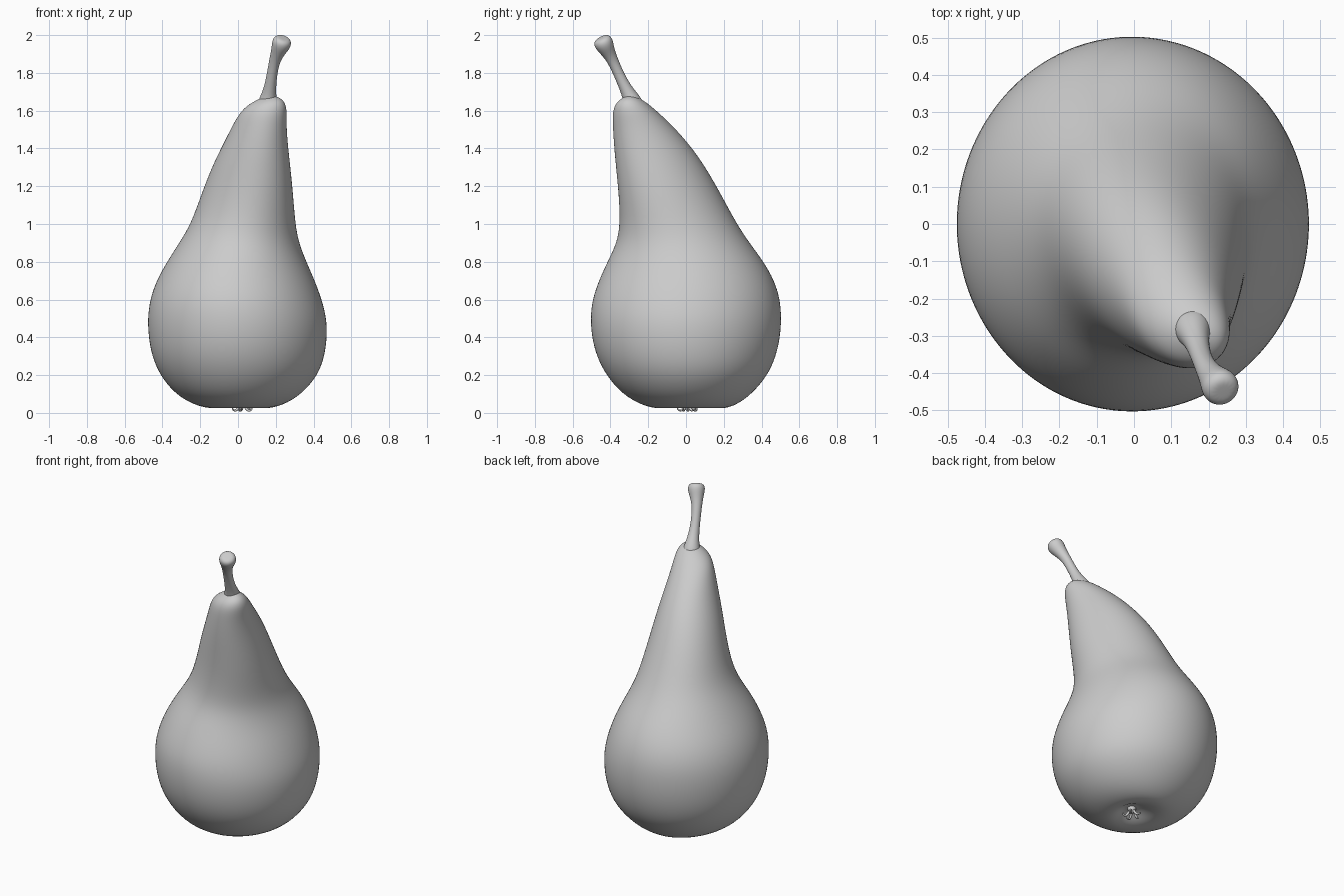
import bpy, bmesh
from math import sin, cos, pi, radians
from mathutils import Vector


def loft(name, rings, levels=1):
    """Skin closed rings of points, cap both ends, smooth with subdivision."""
    bm = bmesh.new()
    loops = [[bm.verts.new(p) for p in ring] for ring in rings]
    n = len(loops[0])
    for a, b in zip(loops, loops[1:]):
        for i in range(n):
            j = (i + 1) % n
            bm.faces.new((a[i], a[j], b[j], b[i]))
    for loop in (loops[0], loops[-1]):
        c = bm.verts.new(sum((v.co for v in loop), Vector()) / n)
        for i in range(n):
            bm.faces.new((loop[i], loop[(i + 1) % n], c))
    bmesh.ops.recalc_face_normals(bm, faces=bm.faces)
    mesh = bpy.data.meshes.new(name)
    bm.to_mesh(mesh)
    bm.free()
    mesh.polygons.foreach_set("use_smooth", [True] * len(mesh.polygons))
    ob = bpy.data.objects.new(name, mesh)
    bpy.context.collection.objects.link(ob)
    mod = ob.modifiers.new("smooth", "SUBSURF")
    mod.levels = mod.render_levels = levels
    return ob


def tube(name, path, n=12, levels=1):
    """Loft circles of given radius square to a path of (x, y, z, r)."""
    pts = [Vector(p[:3]) for p in path]
    rings = []
    for k, p in enumerate(pts):
        d = (pts[min(k + 1, len(pts) - 1)] - pts[max(k - 1, 0)]).normalized()
        u = d.cross(Vector((0.3, 1, 0.1))).normalized()
        v = d.cross(u)
        r = path[k][3]
        rings.append([p + r * (u * cos(2 * pi * i / n) + v * sin(2 * pi * i / n))
                      for i in range(n)])
    return loft(name, rings, levels)


# Pear body: height, left, right, front and back extent of each section
sections = [
    (0.065, -0.02, 0.07, -0.04, 0.06),
    (0.045, -0.06, 0.10, -0.07, 0.10),
    (0.018, -0.13, 0.14, -0.14, 0.19),
    (0.04, -0.23, 0.24, -0.235, 0.265),
    (0.10, -0.335, 0.34, -0.34, 0.35),
    (0.20, -0.415, 0.425, -0.425, 0.435),
    (0.30, -0.457, 0.46, -0.475, 0.478),
    (0.40, -0.475, 0.473, -0.50, 0.50),
    (0.50, -0.48, 0.471, -0.508, 0.507),
    (0.60, -0.468, 0.445, -0.498, 0.50),
    (0.70, -0.433, 0.408, -0.463, 0.47),
    (0.80, -0.377, 0.363, -0.417, 0.413),
    (0.90, -0.312, 0.323, -0.367, 0.337),
    (1.00, -0.25, 0.304, -0.35, 0.27),
    (1.15, -0.197, 0.293, -0.356, 0.19),
    (1.30, -0.14, 0.278, -0.371, 0.105),
    (1.42, -0.08, 0.264, -0.382, 0.02),
    (1.53, -0.025, 0.256, -0.388, -0.08),
    (1.60, 0.01, 0.26, -0.388, -0.155),
    (1.642, 0.05, 0.242, -0.368, -0.205),
    (1.665, 0.10, 0.21, -0.335, -0.245),
    (1.675, 0.135, 0.19, -0.32, -0.27),
]
N = 40
body = []
for z, x0, x1, y0, y1 in sections:
    skew = 0.2 * min(max((z - 0.8) / 0.4, 0), 1)      # neck leans diagonally
    tilt = 0.14 * min(max((z - 1.55) / 0.08, 0), 1)   # crown is higher on the right
    ring = []
    for i in range(N):
        t = 2 * pi * i / N
        dx = (x1 - x0) / 2 * cos(t)
        ring.append(((x0 + x1) / 2 + dx,
                     (y0 + y1) / 2 + (y1 - y0) / 2 * sin(t - skew),
                     z + tilt * dx))
    body.append(ring)
loft("pear_body", body, 2)

# Stem with a flared base and knobbed tip
tube("stem", [
    (0.155, -0.275, 1.62, 0.06), (0.16, -0.29, 1.665, 0.046),
    (0.168, -0.315, 1.71, 0.034), (0.178, -0.35, 1.78, 0.028),
    (0.192, -0.385, 1.86, 0.029), (0.211, -0.412, 1.91, 0.038),
    (0.228, -0.432, 1.948, 0.052), (0.236, -0.443, 1.973, 0.051),
    (0.24, -0.45, 1.986, 0.034)], 14, 2)

# Dried blossom end: small curled sepals round a button
cx, cy = 0.025, 0.01
tube("calyx_button", [(cx, cy, 0.075, 0.03), (cx, cy, 0.045, 0.025),
                      (cx, cy, 0.03, 0.012)], 10)
for k in range(5):
    a = radians(72 * k + 20)
    path = [(cx + r * cos(a + w), cy + r * sin(a + w), z, s)
            for r, w, z, s in ((0.012, 0, 0.05, 0.009), (0.026, 0.1, 0.022, 0.009),
                               (0.04, 0.25, 0.009, 0.008), (0.052, 0.4, 0.016, 0.006),
                               (0.056, 0.5, 0.026, 0.003))]
    tube(f"sepal_{k + 1}", path, 8)
